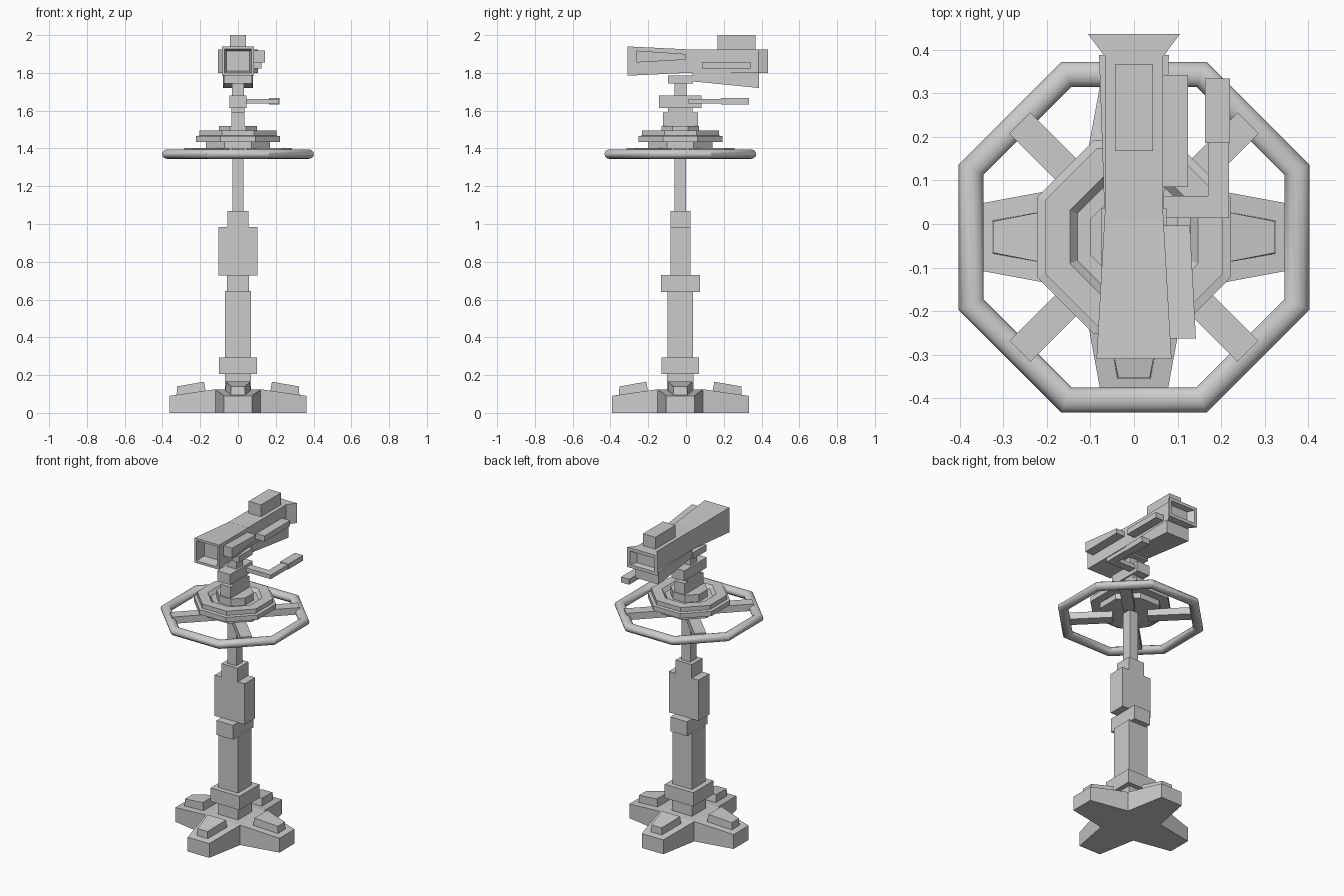
import bpy, bmesh, math
from mathutils import Matrix, Vector

if "Cube" in bpy.data.objects:
    bpy.data.objects.remove(bpy.data.objects["Cube"])

CY = -0.03  # pedestal axis in y


def make(name, bm):
    bmesh.ops.recalc_face_normals(bm, faces=bm.faces)
    me = bpy.data.meshes.new(name)
    bm.to_mesh(me)
    bm.free()
    ob = bpy.data.objects.new(name, me)
    bpy.context.collection.objects.link(ob)
    return ob


def loft(name, rings, mats=(Matrix(),)):
    """Skin equal-length rings, cap both ends, repeat for each matrix."""
    bm = bmesh.new()
    for m in mats:
        vs = [[bm.verts.new(m @ Vector(p)) for p in r] for r in rings]
        n = len(vs[0])
        for a, b in zip(vs, vs[1:]):
            for i in range(n):
                j = (i + 1) % n
                bm.faces.new((a[i], a[j], b[j], b[i]))
        bm.faces.new(vs[0])
        bm.faces.new(vs[-1])
    return make(name, bm)


def rect_y(y, x0, x1, z0, z1):
    return [(x0, y, z0), (x1, y, z0), (x1, y, z1), (x0, y, z1)]


def box(name, x0, x1, y0, y1, z0, z1):
    return loft(name, [rect_y(y0, x0, x1, z0, z1), rect_y(y1, x0, x1, z0, z1)])


def post(name, hx, hy, z0, z1):
    return box(name, -hx, hx, CY - hy, CY + hy, z0, z1)


def octagon(apothem, z):
    r = apothem / math.cos(math.pi / 8)
    return [(r * math.cos((i + .5) * math.pi / 4),
             CY + r * math.sin((i + .5) * math.pi / 4), z) for i in range(8)]


def spins(offset=0):
    return [Matrix.Translation((0, CY, 0)) @
            Matrix.Rotation(math.radians(offset + 90 * i), 4, 'Z') for i in range(4)]


# four-armed foot as one star-shaped solid
bm = bmesh.new()
bot, top = [], []
for m in spins():
    for p, h in (((.12, -.12), .125), ((.363, -.075), .09), ((.363, .075), .09)):
        bot.append(bm.verts.new(m @ Vector((*p, 0))))
        top.append(bm.verts.new(m @ Vector((*p, h))))
for i in range(12):
    j = (i + 1) % 12
    bm.faces.new((bot[i], bot[j], top[j], top[i]))
for vs in (bot, top):
    bm.faces.new([vs[i] for i in (0, 3, 6, 9)])
    for k in range(0, 12, 3):
        bm.faces.new([vs[(k + i) % 12] for i in range(4)])
make("star_foot", bm)

# sloping pads on the arms
loft("foot_pads", [
    [(.17, -.066, .105), (.17, .066, .105), (.18, .064, .165), (.18, -.064, .165)],
    [(.325, -.038, .085), (.325, .038, .085), (.323, .036, .14), (.323, -.036, .14)]],
    spins())

# stepped pedestal column and neck
for args in (("foot_socket", .07, .07, .10, .21), ("lower_collar", .1, .1, .207, .293),
             ("lower_column", .068, .068, .29, .645), ("clamp", .058, .103, .64, .73),
             ("column_housing", .104, .053, .728, .985), ("column_cap", .056, .053, .985, 1.07),
             ("inner_shaft", .03, .03, 1.06, 1.41), ("neck_base", .035, .093, 1.5, 1.59),
             ("neck_step", .035, .065, 1.58, 1.62), ("tilt_head", .045, .112, 1.615, 1.68),
             ("neck_post", .032, .032, 1.67, 1.76), ("mount_plate", .075, .066, 1.745, 1.785)):
    post(*args)

# octagonal turntable with a recessed groove and raised hub
loft("turntable", [octagon(a, z) for a, z in (
    (.17, 1.40), (.17, 1.435), (.222, 1.435), (.222, 1.465), (.204, 1.468), (.204, 1.495),
    (.147, 1.495), (.13, 1.475), (.1, 1.475), (.1, 1.52))])

# steering ring and its spokes
bpy.ops.mesh.primitive_torus_add(major_segments=8, minor_segments=12,
                                 major_radius=.404, minor_radius=.031,
                                 location=(0, CY, 1.37), rotation=(0, 0, math.pi / 8))
ring = bpy.context.object
ring.name = "steering_ring"
ring.scale.z = .82
bpy.ops.object.shade_smooth_by_angle(angle=math.radians(42))
loft("ring_spokes", [[(x, -.034, 1.36), (x, .034, 1.36), (x, .034, 1.403), (x, -.034, 1.403)]
                     for x in (.1, .37)], spins(45))

# camera body with hollow flared hood at the front
loft("lens_hood", [rect_y(-.25, -.06, .06, 1.81, 1.915), rect_y(-.31, -.071, .071, 1.8, 1.926),
                   rect_y(-.31, -.086, .086, 1.785, 1.94), rect_y(.04, -.066, .066, 1.802, 1.923)])
box("camera_body", -.067, .067, .005, .39, 1.8, 1.925)
# flared eyepiece with a recess in the back
loft("eyepiece", [rect_y(.38, -.064, .064, 1.8, 1.925), rect_y(.435, -.105, .105, 1.8, 1.925),
                  rect_y(.435, -.085, .085, 1.82, 1.905), rect_y(.4, -.06, .06, 1.825, 1.9)])
loft("under_wedge", [rect_y(.035, -.068, .068, 1.755, 1.802), rect_y(.387, -.08, .08, 1.72, 1.802)])
box("top_box", -.043, .043, .167, .367, 1.92, 2.0)

# side attachments
loft("side_lamp", [rect_y(-.263, .075, .142, 1.855, 1.918), rect_y(-.003, .06, .128, 1.87, 1.9)])
box("side_rail", .06, .124, .085, .342, 1.822, 1.857)

# pan handle
box("handle_arm", .03, .218, .014, .064, 1.637, 1.663)
box("handle_rod", .17, .218, .06, .19, 1.637, 1.663)
box("handle_grip", .163, .22, .186, .333, 1.633, 1.667)
